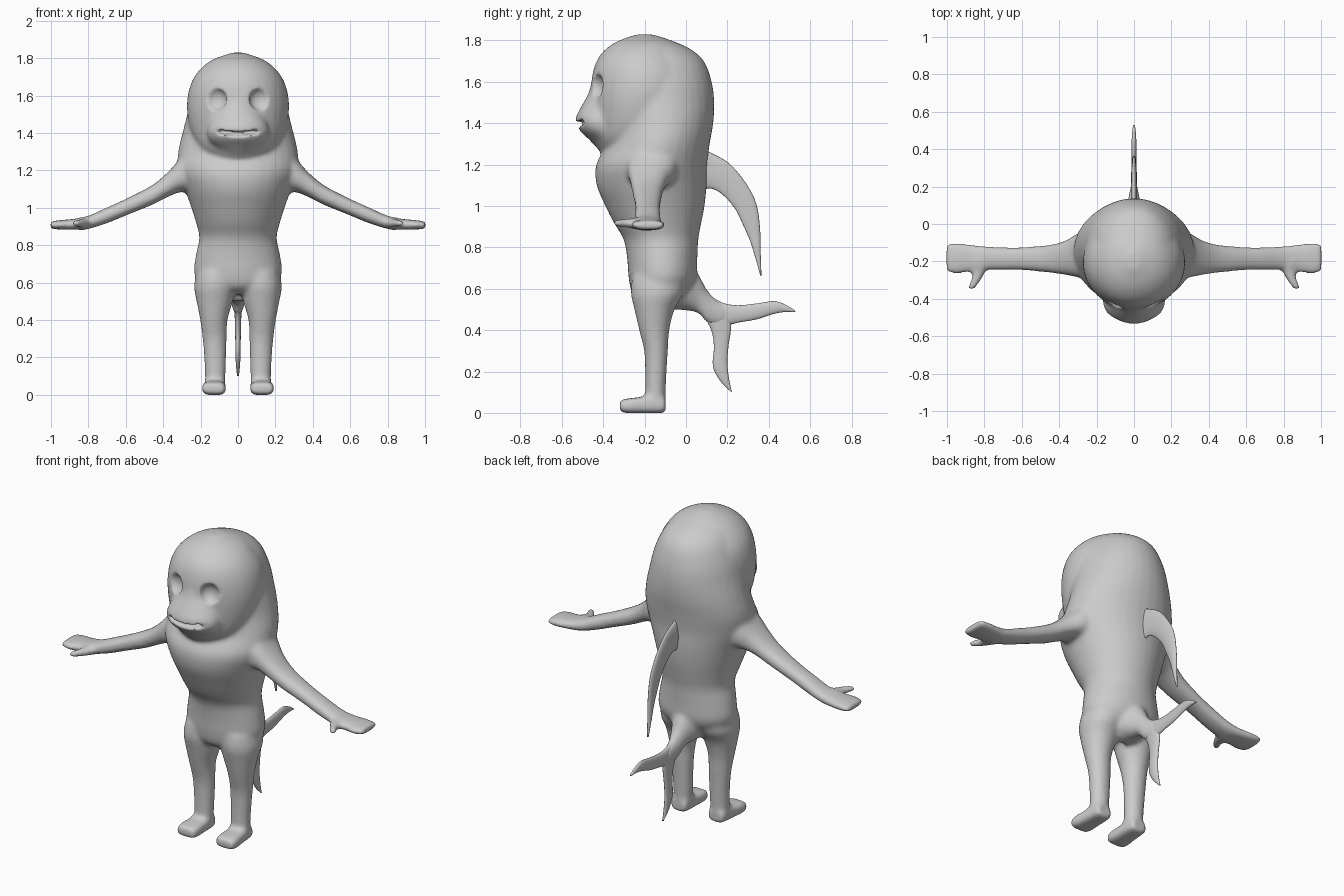
import bpy, bmesh
from math import cos, sin, pi, copysign
from mathutils import Vector


def loft(bm, rings, e=2.0, sides=32, sub=4, flip=1):
    """Skin smooth sections; each ring is (centre, half axis u, half axis v)."""
    rings = [[Vector(p) for p in r] for r in rings]
    n, dense = len(rings), []
    for i in range(n - 1):
        a, b, c, d = (rings[min(max(i + k, 0), n - 1)] for k in (-1, 0, 1, 2))
        for s in range(sub + (i == n - 2)):
            t = s / sub
            dense.append([0.5 * (2 * b[j] + (c[j] - a[j]) * t
                          + (2 * a[j] - 5 * b[j] + 4 * c[j] - d[j]) * t ** 2
                          + (3 * b[j] - a[j] - 3 * c[j] + d[j]) * t ** 3) for j in range(3)])
    loops = []
    for c, u, v in dense:
        loop = []
        for k in range(sides):
            a = 2 * pi * k / sides
            cu, cv = (copysign(abs(f) ** (2 / e), f) for f in (cos(a), sin(a)))
            p = c + u * cu + v * cv
            loop.append(bm.verts.new((p.x * flip, p.y, p.z)))
        loops.append(loop)
    faces = [bm.faces.new((p[k], p[(k + 1) % sides], q[(k + 1) % sides], q[k]))
             for p, q in zip(loops, loops[1:]) for k in range(sides)]
    faces += [bm.faces.new(loops[0]), bm.faces.new(loops[-1])]
    bmesh.ops.recalc_face_normals(bm, faces=faces)


def mid(a, b):
    return (a + b) / 2, (b - a) / 2


def z_ring(z, x0, x1, y0, y1):
    (cx, hx), (cy, hy) = mid(x0, x1), mid(y0, y1)
    return (cx, cy, z), (hx, 0, 0), (0, hy, 0)


def x_ring(x, y0, y1, z0, z1):
    (cy, hy), (cz, hz) = mid(y0, y1), mid(z0, z1)
    return (x, cy, cz), (0, hy, 0), (0, 0, hz)


def y_ring(y, x0, x1, z0, z1):
    (cx, hx), (cz, hz) = mid(x0, x1), mid(z0, z1)
    return (cx, y, cz), (hx, 0, 0), (0, 0, hz)


def trunk(rows):
    return [z_ring(z, -w, w, f, b) for z, w, f, b in rows]


def make(name, bm):
    me = bpy.data.meshes.new(name)
    bm.to_mesh(me)
    bm.free()
    me.polygons.foreach_set("use_smooth", [True] * len(me.polygons))
    ob = bpy.data.objects.new(name, me)
    bpy.context.collection.objects.link(ob)
    return ob


bm = bmesh.new()
# torso and back of head: z, half width, front, back
loft(bm, trunk([
    (.54, .08, -.21, -.05), (.58, .19, -.26, .01), (.65, .235, -.277, .05),
    (.75, .225, -.285, .055), (.84, .207, -.302, .06), (.92, .225, -.35, .075),
    (1.0, .25, -.39, .09), (1.1, .285, -.432, .10), (1.2, .32, -.435, .102),
    (1.3, .32, -.38, .115), (1.4, .297, -.36, .132), (1.5, .272, -.38, .137),
    (1.6, .25, -.40, .125), (1.7, .21, -.40, .088), (1.76, .165, -.36, .02),
    (1.80, .11, -.31, -.07), (1.825, .04, -.24, -.15)]))
# round face
loft(bm, trunk([
    (1.25, .06, -.40, -.25), (1.28, .15, -.43, -.15), (1.33, .21, -.445, -.10),
    (1.42, .255, -.455, 0), (1.54, .274, -.46, .05), (1.65, .257, -.45, .05),
    (1.73, .212, -.415, 0), (1.79, .14, -.345, -.05), (1.83, .03, -.24, -.16)]))
# muzzle
loft(bm, trunk([
    (1.28, .07, -.43, -.3), (1.33, .13, -.478, -.3), (1.37, .16, -.518, -.3),
    (1.42, .165, -.535, -.3), (1.48, .14, -.507, -.3), (1.54, .10, -.474, -.3),
    (1.61, .04, -.455, -.3)]))
# tail stalk
loft(bm, [y_ring(y, -w, w, a, b) for y, w, a, b in (
    (-.1, .13, .50, .74), (0, .09, .495, .72), (.06, .055, .48, .67),
    (.1, .04, .435, .60), (.15, .028, .42, .548), (.2, .019, .43, .52))])

for s in (1, -1):
    # leg
    loft(bm, [z_ring(*r) for r in (
        (.66, .01, .22, -.26, .0), (.58, .01, .235, -.267, -.01), (.5, .027, .222, -.25, -.055),
        (.4, .055, .203, -.227, -.08), (.3, .06, .19, -.203, -.087),
        (.2, .063, .182, -.198, -.093), (.1, .066, .177, -.198, -.098),
        (.02, .068, .178, -.2, -.098))], flip=s)
    # foot
    loft(bm, [y_ring(*r) for r in (
        (-.098, .075, .175, 0, .07), (-.15, .067, .18, -.001, .085),
        (-.22, .066, .187, -.001, .076), (-.28, .064, .193, -.001, .07),
        (-.32, .07, .187, .004, .062))], e=4, flip=s)
    # arm and hand
    loft(bm, [x_ring(*r) for r in (
        (.2, -.30, -.02, 1.08, 1.33), (.3, -.285, -.05, 1.085, 1.27),
        (.37, -.272, -.09, 1.06, 1.195), (.46, -.26, -.112, 1.015, 1.12),
        (.6, -.247, -.123, .958, 1.047), (.7, -.247, -.123, .917, 1.002),
        (.8, -.247, -.118, .887, .957), (.88, -.257, -.108, .882, .94),
        (.95, -.268, -.098, .883, .934), (1.003, -.258, -.102, .888, .926))],
        e=2.4, flip=s)
    # thumb
    loft(bm, [((x, y, z), (r, 0, 0), (0, 0, r * .75)) for x, y, z, r in (
        (.83, -.2, .915, .05), (.83, -.26, .916, .035), (.85, -.31, .917, .028),
        (.868, -.34, .917, .024), (.872, -.354, .917, .012))], flip=s)
body = make("body", bm)

# cutters for eye sockets and smiling mouth
bm = bmesh.new()
for s in (1, -1):
    geo = bmesh.ops.create_uvsphere(bm, u_segments=32, v_segments=16, radius=.062)
    for v in geo["verts"]:
        v.co = Vector((v.co.x + s * .122, v.co.y * .75 - .44, v.co.z + 1.58))
loft(bm, [((x, -.535 + 5 * x * x, 1.392 + 1.7 * x * x), (0, .06, .012), (0, 0, h))
          for x, h in ((-.145, .007), (-.1, .011), (-.05, .013), (0, .013),
                       (.05, .013), (.1, .011), (.145, .007))])
cutter = make("face_cutter", bm)
cutter.hide_render = True
cutter.hide_viewport = True


def fuse(ob, size, steps):
    m = ob.modifiers.new("fuse", "REMESH")
    m.mode, m.voxel_size, m.use_smooth_shade = "VOXEL", size, True
    m = ob.modifiers.new("soften", "SMOOTH")
    m.factor, m.iterations = .5, steps


# blend all body parts into one skin, carve, then soften the rims
fuse(body, .011, 10)
cut = body.modifiers.new("carve", "BOOLEAN")
cut.operation, cut.object, cut.solver = "DIFFERENCE", cutter, "EXACT"
fuse(body, .009, 4)


# fins: matching outer and inner edge points (y, z), with half thickness
def fin(name, rows):
    bm = bmesh.new()
    rings = []
    for y0, z0, y1, z1, t in rows:
        (cy, hy), (cz, hz) = mid(y0, y1), mid(z0, z1)
        rings.append(((0, cy, cz), (0, hy, hz), (t, 0, 0)))
    loft(bm, rings, sides=24)
    make(name, bm)


fin("back_fin", (
    (.04, 1.30, .04, 1.06, .022), (.12, 1.258, .11, 1.085, .018), (.21, 1.205, .17, 1.06, .016),
    (.29, 1.11, .235, .99, .015), (.34, 1.01, .275, .91, .014), (.358, .89, .31, .83, .013),
    (.361, .77, .335, .75, .011), (.365, .66, .36, .662, .005)))
fin("tail_upper_lobe", (
    (.09, .585, .11, .425, .022), (.17, .535, .2, .425, .018), (.25, .52, .26, .438, .015),
    (.35, .53, .34, .452, .014), (.43, .54, .43, .48, .013), (.49, .518, .485, .488, .01),
    (.53, .492, .525, .487, .005)))
fin("tail_lower_lobe", (
    (.22, .47, .08, .48, .02), (.217, .40, .122, .40, .017), (.205, .32, .135, .32, .015),
    (.2, .24, .13, .225, .014), (.208, .165, .165, .155, .011), (.222, .10, .217, .102, .005)))
